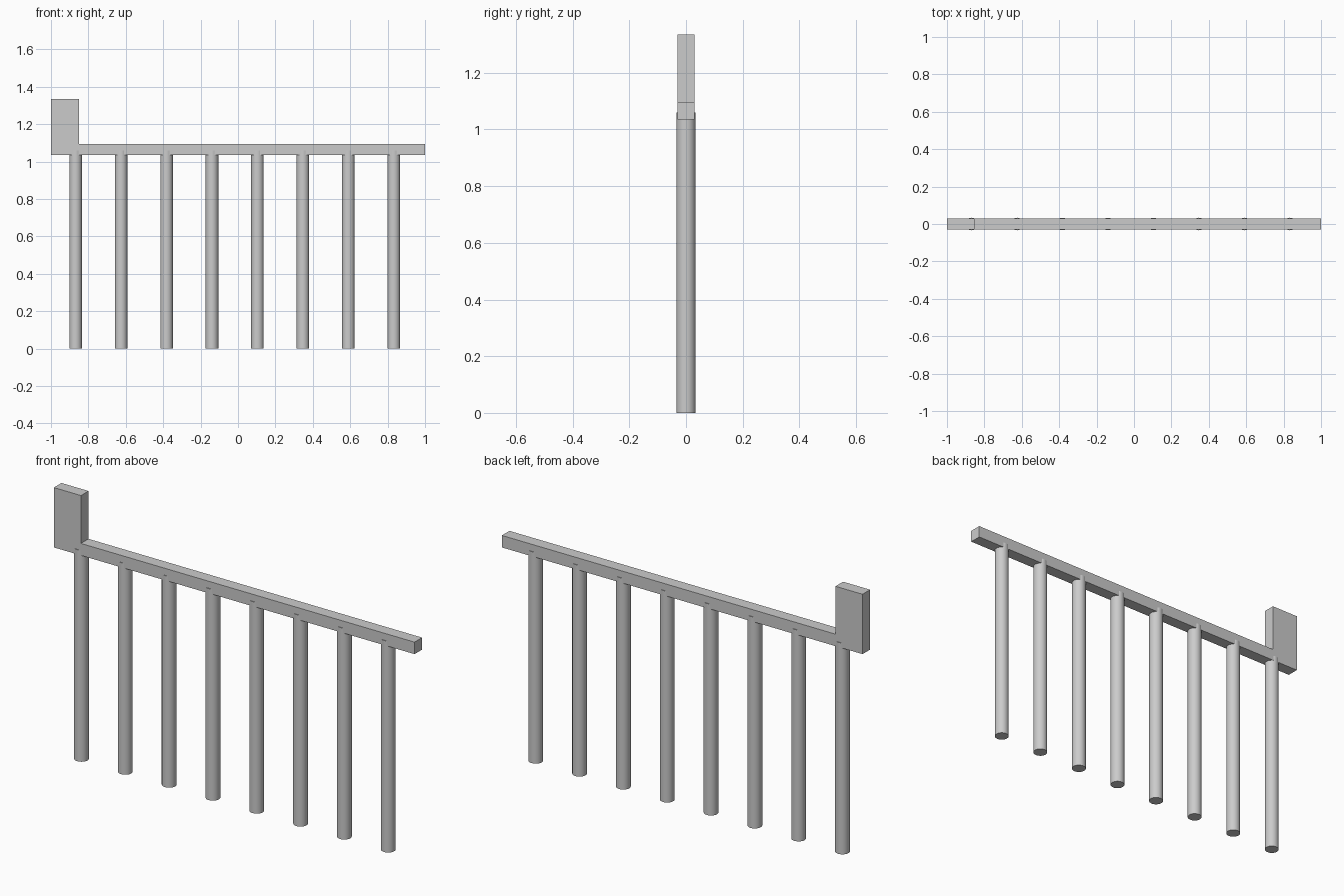
import bpy
import bmesh

cube = bpy.data.objects.get("Cube")
if cube:
    bpy.data.objects.remove(cube, do_unlink=True)

# Single painted-metal colour
grey = bpy.data.materials.new("light grey")
grey.use_nodes = True
colour = (0.6, 0.6, 0.6, 1)
grey.diffuse_color = colour
grey.node_tree.nodes["Principled BSDF"].inputs["Base Color"].default_value = colour

RAIL_BOTTOM, RAIL_TOP, BLOCK_TOP = 1.035, 1.095, 1.335
HALF_DEPTH = 0.03
POST_RADIUS, POST_TOP = 0.0335, 1.06
POST_COUNT, FIRST_X, SPACING = 8, -0.868, 0.243


def extruded_profile(name, points, half_depth):
    """Extrude an x-z outline along y."""
    bm = bmesh.new()
    face = bm.faces.new([bm.verts.new((x, -half_depth, z)) for x, z in points])
    result = bmesh.ops.extrude_face_region(bm, geom=[face])
    moved = [v for v in result["geom"] if isinstance(v, bmesh.types.BMVert)]
    bmesh.ops.translate(bm, verts=moved, vec=(0, 2 * half_depth, 0))
    bmesh.ops.recalc_face_normals(bm, faces=bm.faces)
    mesh = bpy.data.meshes.new(name)
    bm.to_mesh(mesh)
    bm.free()
    mesh.materials.append(grey)
    obj = bpy.data.objects.new(name, mesh)
    bpy.context.collection.objects.link(obj)


# Handrail with the raised end block in one L-shaped outline
extruded_profile("top_rail", [
    (-1, RAIL_BOTTOM), (1, RAIL_BOTTOM), (1, RAIL_TOP),
    (-0.85, RAIL_TOP), (-0.85, BLOCK_TOP), (-1, BLOCK_TOP),
], HALF_DEPTH)

# Round posts, slightly wider than the rail and let into it
for i in range(POST_COUNT):
    bpy.ops.mesh.primitive_cylinder_add(
        vertices=32, radius=POST_RADIUS, depth=POST_TOP,
        location=(FIRST_X + i * SPACING, 0, POST_TOP / 2))
    post = bpy.context.object
    post.name = f"post_{i + 1}"
    post.data.materials.append(grey)
    bpy.ops.object.shade_smooth_by_angle()
